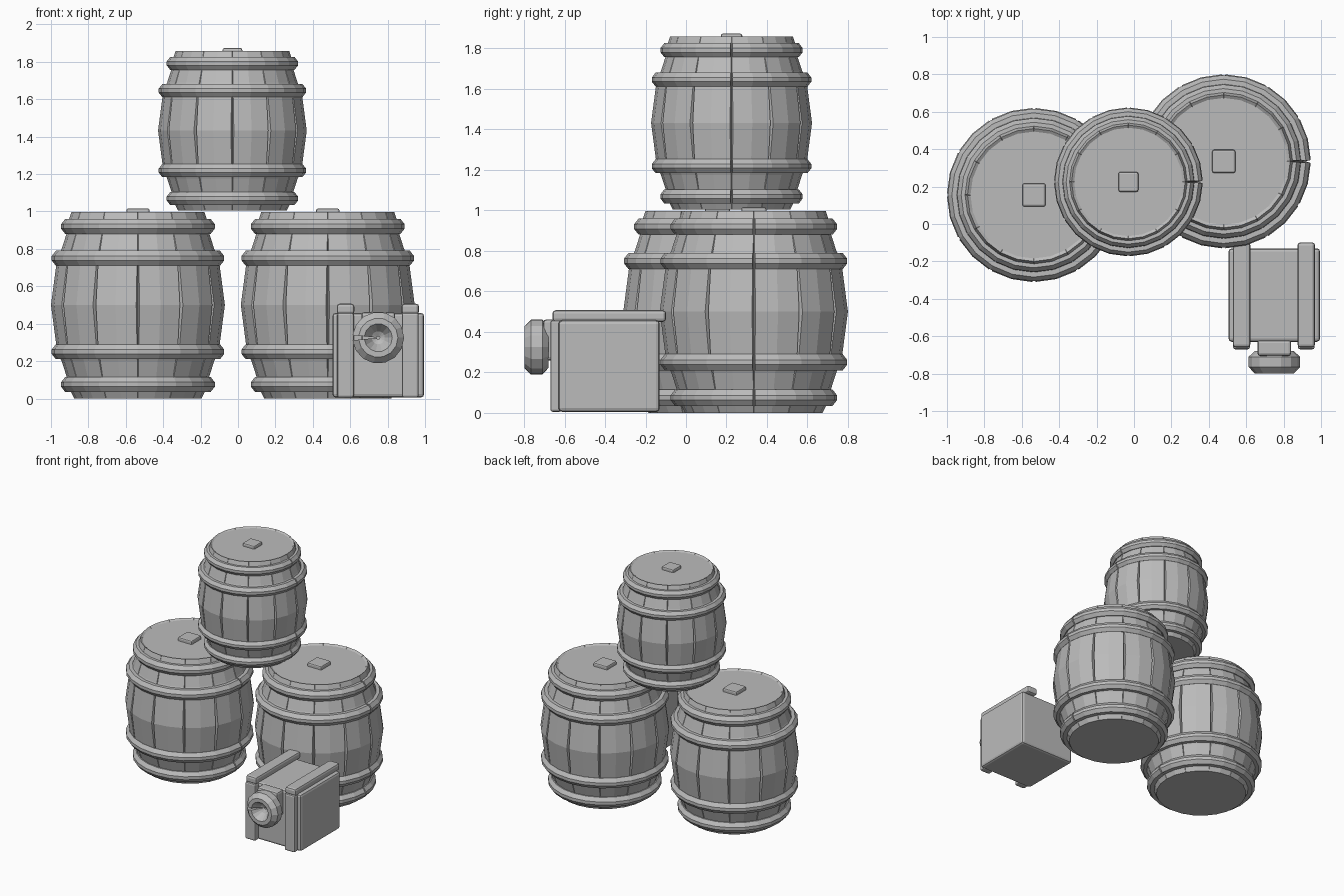
import bpy, bmesh, math
from mathutils import Vector, Matrix

if "Cube" in bpy.data.objects:
    bpy.data.objects.remove(bpy.data.objects["Cube"])

grey = bpy.data.materials.new("plain grey")
grey.diffuse_color = (0.5, 0.5, 0.5, 1)
grey.use_nodes = True
grey.node_tree.nodes["Principled BSDF"].inputs["Base Color"].default_value = grey.diffuse_color
STAVES = 12


def finish(name, bm, matrix=Matrix()):
    bmesh.ops.recalc_face_normals(bm, faces=bm.faces)
    mesh = bpy.data.meshes.new(name)
    bm.to_mesh(mesh)
    bm.free()
    mesh.transform(matrix)
    mesh.materials.append(grey)
    ob = bpy.data.objects.new(name, mesh)
    bpy.context.collection.objects.link(ob)
    return ob


def block(name, lo, hi, bevel=0.012, segments=2):
    """Box between two corners with softened edges."""
    lo, hi = Vector(lo), Vector(hi)
    bm = bmesh.new()
    bmesh.ops.create_cube(bm, size=1)
    for v in bm.verts:
        v.co = Vector((lo[i] + (v.co[i] + 0.5) * (hi[i] - lo[i]) for i in range(3)))
    bmesh.ops.bevel(bm, geom=bm.edges[:], offset=bevel, segments=segments,
                    profile=0.5, affect='EDGES')
    return finish(name, bm)


def split_ring(name, profile, sides, start, gap, matrix):
    """Closed (r, z) profile swept around z, leaving a narrow seam."""
    bm = bmesh.new()
    loops = []
    for i in range(sides + 1):
        a = start + gap + (2 * math.pi - 2 * gap) * i / sides
        loops.append([bm.verts.new((r * math.cos(a), r * math.sin(a), z))
                      for r, z in profile])
    n = len(profile)
    for p, q in zip(loops, loops[1:]):
        for j in range(n):
            k = (j + 1) % n
            bm.faces.new((p[j], p[k], q[k], q[j]))
    bm.faces.new(loops[0])
    bm.faces.new(loops[-1])
    return finish(name, bm, matrix)


def stave_body(name, matrix):
    """Bulging body with tapered grooves between the staves."""
    levels = [(0.0, 0.34), (0.04, 0.36), (0.12, 0.382), (0.2, 0.408), (0.25, 0.432),
              (0.5, 0.465), (0.75, 0.432), (0.8, 0.408), (0.88, 0.382),
              (0.96, 0.368), (0.998, 0.355)]
    bm = bmesh.new()
    rings = []
    for z, r in levels:
        t = max(0.0, 1 - abs(z - 0.5) / 0.42)
        half, depth = 0.004 + 0.016 * t, 0.003 + 0.024 * t
        ring = []
        for s in range(STAVES):
            a = 2 * math.pi * s / STAVES
            for da, rr in ((-half, r), (0, r - depth), (half, r),
                           (math.pi / STAVES, r)):
                ring.append(bm.verts.new((rr * math.cos(a + da),
                                          rr * math.sin(a + da), z)))
        rings.append(ring)
    # rim step and lid
    count = len(rings[0])
    rings.append([bm.verts.new((v.co.x * 0.955, v.co.y * 0.955, 0.988))
                  for v in rings[-1]])
    for p, q in zip(rings, rings[1:]):
        for j in range(count):
            k = (j + 1) % count
            bm.faces.new((p[j], p[k], q[k], q[j]))
    bm.faces.new(rings[0])
    bm.faces.new(rings[-1])
    return finish(name, bm, matrix)


def barrel(label, x, y, z, scale):
    m = Matrix.Translation((x, y, z)) @ Matrix.Scale(scale, 4)
    stave_body(label + "_barrel_staves", m)
    # four hoops, mirrored about the middle
    hoops = [(0.075, 0.411, 0.35), (0.25, 0.461, 0.40),
             (0.75, 0.461, 0.40), (0.92, 0.411, 0.35)]
    for i, (h, r, inner) in enumerate(hoops):
        prof = [(inner, h - 0.04), (r - 0.022, h - 0.04), (r, h - 0.012),
                (r, h + 0.012), (r - 0.022, h + 0.04), (inner, h + 0.04)]
        split_ring(f"{label}_barrel_hoop_{i + 1}", prof, 24, 0, 0.012, m)
    # square bung on the lid
    s = 0.062 * scale
    block(label + "_barrel_bung", (x - s, y - s, z + 0.975 * scale),
          (x + s, y + s, z + 1.016 * scale), 0.01)


barrel("left", -0.535, 0.155, 0.0, 1.0)
barrel("right", 0.48, 0.335, 0.0, 1.0)
barrel("top", -0.03, 0.225, 1.005, 0.855)

# chest with a front and a top strap on each side
block("chest_body", (0.505, -0.63, 0.005), (0.995, -0.13, 0.458), 0.018)
for side, x0 in (("left", 0.53), ("right", 0.876)):
    block(side + "_front_strap", (x0, -0.67, 0.005), (x0 + 0.09, -0.615, 0.458))
    block(side + "_top_strap", (x0 - 0.002, -0.66, 0.45),
          (x0 + 0.092, -0.098, 0.507), 0.016)

# lock: mounting block and split dished ring facing forward
block("lock_mount", (0.66, -0.705, 0.26), (0.84, -0.62, 0.462), 0.015)
face_front = Matrix.Translation((0.75, -0.68, 0.325)) @ Matrix.Rotation(math.pi / 2, 4, 'X')
lock_profile = [(0.008, 0.0), (0.105, 0.0), (0.138, 0.03), (0.138, 0.085),
                (0.105, 0.118), (0.075, 0.118), (0.035, 0.06), (0.008, 0.045)]
split_ring("lock_ring", lock_profile, 14, math.pi, 0.1, face_front)
